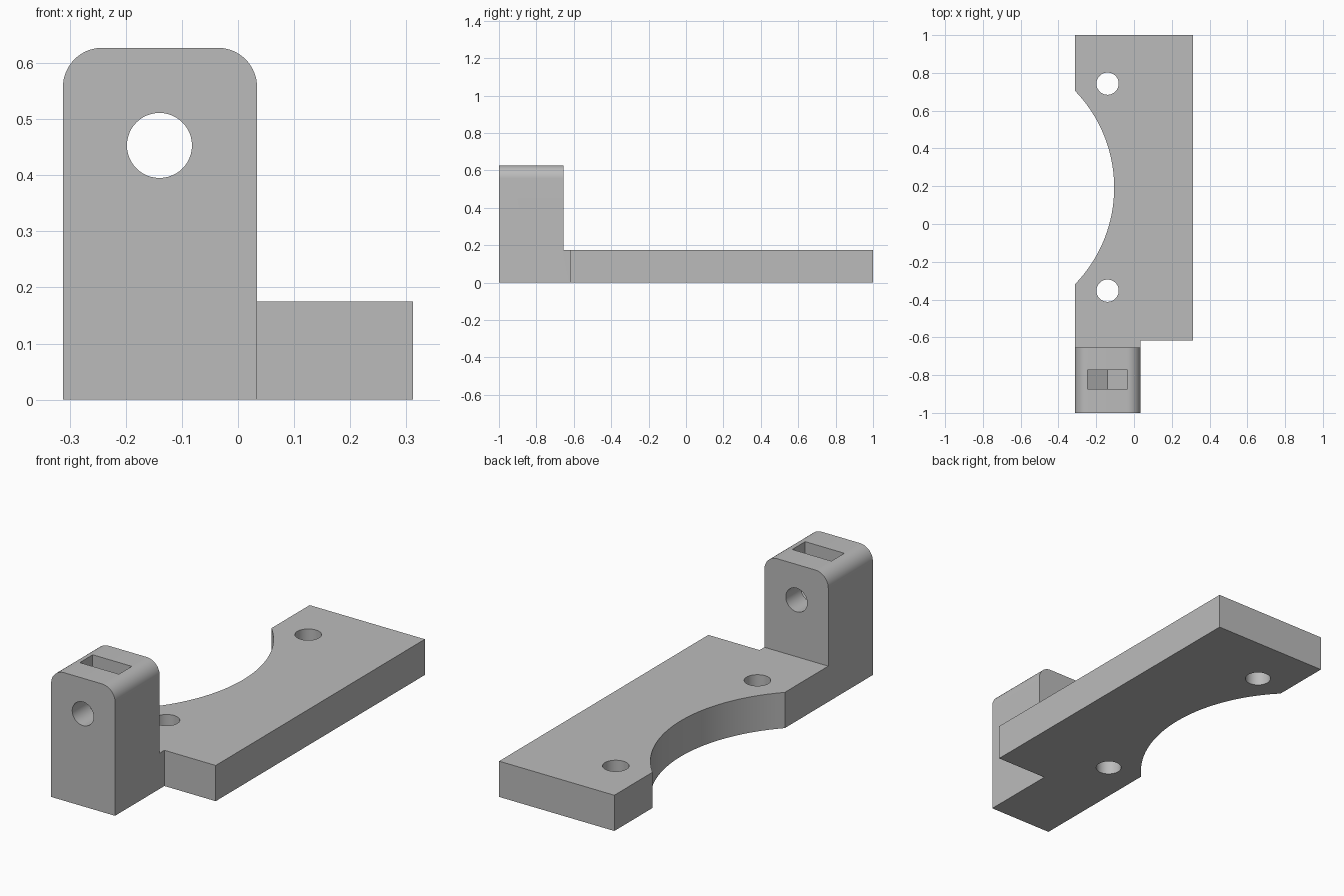
import bpy, bmesh
from math import asin, cos, sin, pi, radians
from mathutils import Vector

default = bpy.data.objects.get("Cube")
if default:
    bpy.data.objects.remove(default, do_unlink=True)

grey = bpy.data.materials.new("mid grey")
grey.use_nodes = True
colour = (0.5, 0.5, 0.5, 1)
grey.diffuse_color = colour
grey.node_tree.nodes["Principled BSDF"].inputs["Base Color"].default_value = colour


def arc(cx, cy, r, start, end, n):
    return [(cx + r * cos(start + (end - start) * i / n),
             cy + r * sin(start + (end - start) * i / n)) for i in range(n + 1)]


def circle(cx, cy, r, n=48):
    return arc(cx, cy, r, 0, 2 * pi, n)[:-1]


def prism(name, outline, axis, low, high):
    """Extrude an outline along z (outline in x, y) or y (outline in x, z)."""
    bm = bmesh.new()
    place = (lambda a, b: (a, b, low)) if axis == "z" else (lambda a, b: (a, low, b))
    face = bm.faces.new([bm.verts.new(place(a, b)) for a, b in outline])
    moved = bmesh.ops.extrude_face_region(bm, geom=[face])["geom"]
    step = Vector((0, 0, high - low)) if axis == "z" else Vector((0, high - low, 0))
    bmesh.ops.translate(bm, vec=step,
                        verts=[v for v in moved if isinstance(v, bmesh.types.BMVert)])
    bmesh.ops.recalc_face_normals(bm, faces=bm.faces)
    mesh = bpy.data.meshes.new(name)
    bm.to_mesh(mesh)
    bm.free()
    mesh.materials.append(grey)
    obj = bpy.data.objects.new(name, mesh)
    bpy.context.collection.objects.link(obj)
    return obj


def combine(target, tool, operation):
    mod = target.modifiers.new(operation, "BOOLEAN")
    mod.operation, mod.object, mod.solver = operation, tool, "EXACT"
    bpy.context.view_layer.objects.active = target
    bpy.ops.object.modifier_apply(modifier=mod.name)
    bpy.data.objects.remove(tool, do_unlink=True)


left, right, post_x = -0.312, 0.312, 0.034
post_back, plate_front = -0.655, -0.618
hole_x, bolt_z = -0.14, 0.453

# Base plate with the large curved bite and the notch beside the post
bite_r, bite_x, bite_y = 0.735, -0.84, 0.193
half = asin(0.5125 / bite_r)
plate = [(left, post_back), (post_x, post_back), (post_x, plate_front),
         (right, plate_front), (right, 1), (left, 1)]
plate += [(max(x, left), y) for x, y in arc(bite_x, bite_y, bite_r, half, -half, 64)]
bracket = prism("bracket", plate, "z", 0, 0.175)

# Upright post with rounded upper corners
top, r = 0.627, 0.07
post = [(left, 0), (post_x, 0)]
post += arc(post_x - r, top - r, r, 0, pi / 2, 16)
post += arc(left + r, top - r, r, pi / 2, pi, 16)
combine(bracket, prism("post", post, "y", -1, post_back), "UNION")

# Screw holes in the plate
for y in (0.743, -0.353):
    combine(bracket, prism("screw_hole", circle(hole_x, y, 0.059), "z", -0.1, 0.3), "DIFFERENCE")

# Bolt hole through the post
combine(bracket, prism("bolt_hole", circle(hole_x, bolt_z, 0.058), "y", -1.1, -0.5), "DIFFERENCE")

# Nut slot from the top, ending in the lower half of a hexagon
w = 0.106
point = w / cos(pi / 6)
slot = [(hole_x - w, 0.8), (hole_x - w, bolt_z - point / 2), (hole_x, bolt_z - point),
        (hole_x + w, bolt_z - point / 2), (hole_x + w, 0.8)]
combine(bracket, prism("nut_slot", slot, "y", -0.873, -0.773), "DIFFERENCE")

# Merge flat seams, then shade the curves smoothly
bm = bmesh.new()
bm.from_mesh(bracket.data)
bmesh.ops.remove_doubles(bm, verts=bm.verts, dist=0.0001)
bmesh.ops.dissolve_limit(bm, angle_limit=radians(0.3), verts=bm.verts, edges=bm.edges)
bm.to_mesh(bracket.data)
bm.free()
bpy.ops.object.select_all(action="DESELECT")
bracket.select_set(True)
bpy.context.view_layer.objects.active = bracket
bpy.ops.object.shade_smooth_by_angle(angle=radians(25))
